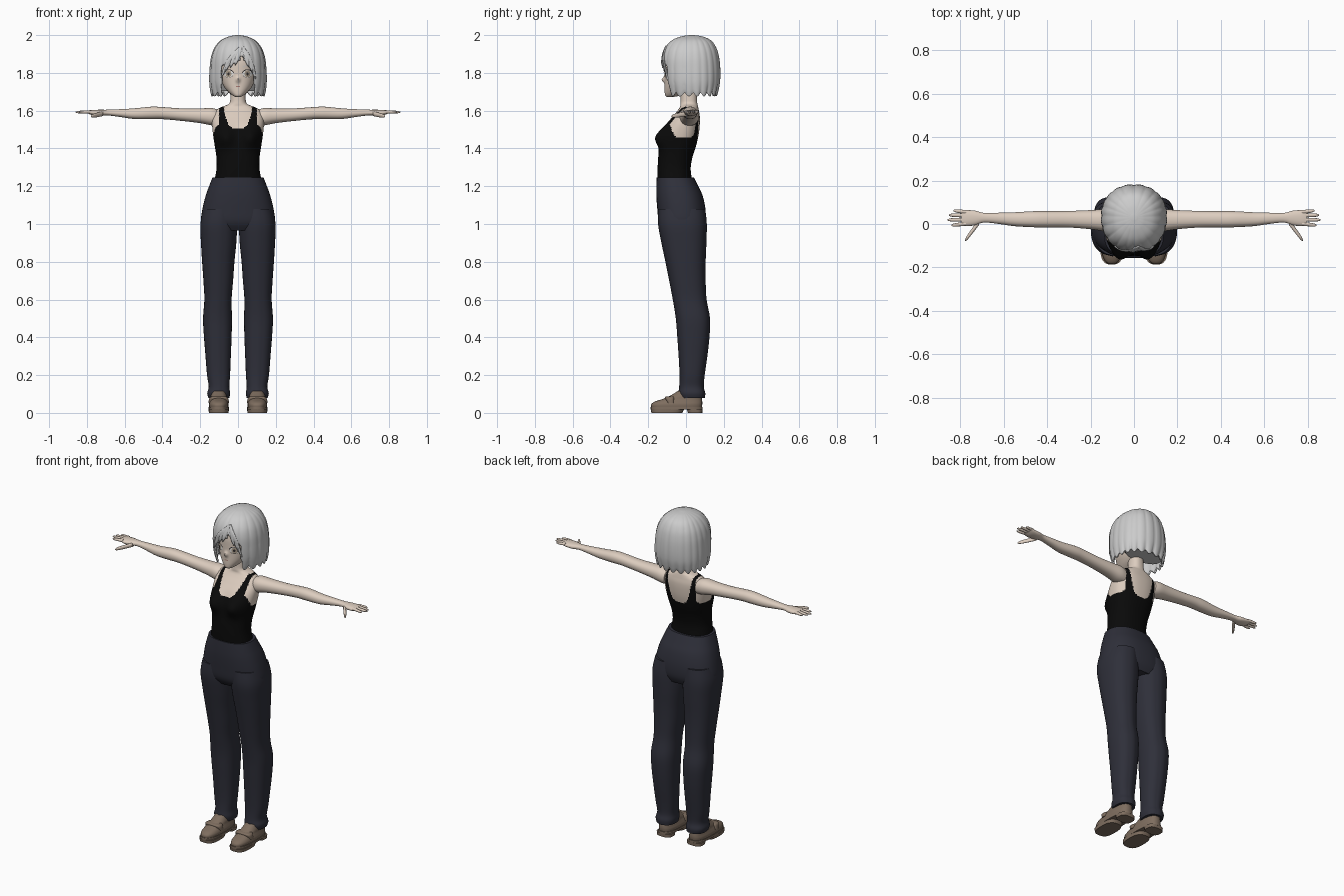
import bpy, bmesh, math
from mathutils import Vector
from mathutils.bvhtree import BVHTree

cube = bpy.data.objects.get("Cube")
if cube:
    bpy.data.objects.remove(cube, do_unlink=True)


def material(name, r, g, b):
    m = bpy.data.materials.new(name)
    m.use_nodes = True
    m.diffuse_color = (r, g, b, 1)
    bsdf = next(n for n in m.node_tree.nodes if n.type == 'BSDF_PRINCIPLED')
    bsdf.inputs["Base Color"].default_value = (r, g, b, 1)
    bsdf.inputs["Roughness"].default_value = 0.8
    return m


skin = material("skin", .72, .61, .52)
hair_grey = material("hair grey", .6, .6, .6)
black = material("top black", .003, .003, .003)
navy = material("trouser navy", .028, .029, .042)
brown = material("shoe brown", .21, .155, .115)
white = material("eye white", .8, .78, .75)
iris_tan = material("iris tan", .42, .35, .27)
dark = material("lash dark", .03, .025, .025)
pink = material("lip pink", .4, .2, .17)


def finish(name, verts, faces, mat, mirror=False, angle=50):
    me = bpy.data.meshes.new(name)
    me.from_pydata(verts, [], faces)
    me.materials.append(mat)
    bm = bmesh.new()
    bm.from_mesh(me)
    bmesh.ops.recalc_face_normals(bm, faces=bm.faces)
    bm.to_mesh(me)
    bm.free()
    ob = bpy.data.objects.new(name, me)
    bpy.context.collection.objects.link(ob)
    bpy.ops.object.select_all(action='DESELECT')
    ob.select_set(True)
    bpy.context.view_layer.objects.active = ob
    bpy.ops.object.shade_smooth_by_angle(angle=math.radians(angle))
    if mirror:
        ob.modifiers.new("mirror", 'MIRROR')
    return ob


def smooth_rings(rings, steps):
    # Catmull-Rom interpolation between the key cross-sections
    out = []
    for i in range(len(rings) - 1):
        a, b = rings[max(i - 1, 0)], rings[i]
        c, d = rings[i + 1], rings[min(i + 2, len(rings) - 1)]
        for k in range(steps):
            t = k / steps
            out.append([q + .5 * t * (r - p + t * (2*p - 5*q + 4*r - s + t * (3*(q - r) + s - p)))
                        for p, q, r, s in zip(a, b, c, d)])
    return out + [rings[-1]]


def loft(name, rings, mat, axis='z', n=32, power=2.2, steps=4, mirror=False,
         bumps=(), crease=0, caps=(True, True)):
    # ring = (position on axis, u min, u max, v min, v max)
    verts, faces = [], []
    rings = smooth_rings(rings, steps)
    for t, u0, u1, v0, v1 in rings:
        for k in range(n):
            ang = 2 * math.pi * k / n
            c, s = math.cos(ang), math.sin(ang)
            u = (u0 + u1) / 2 + (u1 - u0) / 2 * math.copysign(abs(c) ** (2 / power), c)
            v = (v0 + v1) / 2 + (v1 - v0) / 2 * math.copysign(abs(s) ** (2 / power), s)
            if abs(s) > .999:
                v += math.copysign(crease, s)
            if s < 0:
                for bu, bt, su, st, amp in bumps:
                    v -= amp * math.exp(-((u - bu) / su) ** 2 - ((t - bt) / st) ** 2)
            verts.append((u, v, t) if axis == 'z' else (t, u, v))
    for i in range(len(rings) - 1):
        for k in range(n):
            j = (k + 1) % n
            faces.append((i*n + k, i*n + j, i*n + n + j, i*n + n + k))
    if caps[0]:
        faces.append(tuple(range(n)))
    if caps[1]:
        faces.append(tuple(range(len(verts) - n, len(verts))))
    return finish(name, verts, faces, mat, mirror)


def centred(rings):
    return [(z, -w, w, f, b) for z, w, f, b in rings]


# Torso with neck, the tank top painted on by neckline and armhole curves
torso = loft("torso", centred([
    (1.2, .125, -.15, .035), (1.24, .122, -.15, .03), (1.3, .113, -.15, .025),
    (1.36, .115, -.146, .036), (1.42, .124, -.135, .055), (1.48, .133, -.12, .068),
    (1.53, .137, -.1, .073), (1.57, .134, -.07, .073), (1.6, .12, -.045, .068),
    (1.62, .085, -.032, .064), (1.637, .048, -.03, .06), (1.67, .04, -.028, .058),
    (1.75, .038, -.03, .055)]), skin, n=128, power=2.3, steps=8,
    bumps=[(s * .07, 1.46, .05, .055, .046) for s in (-1, 1)])
torso.data.materials.append(black)
for p in torso.data.polygons:
    x, y, z = p.center
    neck_low = 1.505 if y < 0 else 1.45
    bare_neck = z > neck_low + .1 * (abs(x) / .074) ** 4
    bare_side = abs(x) > .1 and z > 1.455 + .12 * ((y + .01) / .085) ** 4
    p.material_index = 0 if bare_neck or bare_side or z > 1.625 else 1

# Arms and hands
loft("arms", [(x, y - a, y + a, z - b, z + b) for x, y, z, a, b in [
    (.105, .018, 1.562, .045, .042), (.14, .018, 1.568, .05, .046),
    (.2, .02, 1.573, .044, .039), (.3, .022, 1.579, .038, .033),
    (.4, .022, 1.587, .037, .032), (.46, .022, 1.588, .037, .033),
    (.55, .022, 1.584, .032, .028), (.62, .026, 1.587, .026, .021),
    (.69, .029, 1.59, .022, .015), (.73, .028, 1.589, .033, .016),
    (.77, .027, 1.59, .037, .014), (.795, .029, 1.593, .034, .008)]],
    skin, axis='x', mirror=True)


def finger(name, base, tip, r):
    rings = []
    for t, k in ((0, 1), (.5, .95), (.85, .75), (1, .25)):
        x, y, z = Vector(base).lerp(Vector(tip), t)
        rings.append((x, y - r * k, y + r * k, z - r * k * .9, z + r * k * .9))
    loft(name, rings, skin, axis='x', n=12, power=2, mirror=True)


for name, y, y_tip, x_tip in (("index_fingers", .001, -.006, .842), ("middle_fingers", .02, .019, .86),
                              ("ring_fingers", .039, .041, .853), ("little_fingers", .055, .062, .832)):
    finger(name, (.775, y, 1.594), (x_tip, y_tip, 1.592), .009)
finger("thumbs", (.715, .008, 1.584), (.778, -.075, 1.57), .014)

# Trousers
loft("trouser_hips", centred([
    (1.247, .135, -.155, .042), (1.2, .153, -.157, .065), (1.15, .171, -.157, .088),
    (1.08, .188, -.152, .103), (1.01, .195, -.143, .103), (.965, .165, -.115, .085)]),
    navy, n=48, power=2.4)
loft("trouser_legs", [
    (1.08, .002, .183, -.143, .098), (1, .004, .199, -.144, .106), (.9, .009, .196, -.126, .104),
    (.8, .019, .19, -.105, .1), (.7, .026, .183, -.085, .1), (.6, .034, .178, -.066, .105),
    (.5, .032, .185, -.05, .123), (.4, .034, .18, -.042, .12), (.3, .038, .172, -.035, .109),
    (.2, .042, .164, -.03, .095), (.14, .046, .155, -.032, .09), (.105, .042, .163, -.036, .098),
    (.078, .046, .156, -.03, .096)], navy, n=40, power=2.4, mirror=True, crease=.004)

# Shoes: upper, sole, heel and strap
loft("shoe_uppers", [
    (.025, .052, .152, -.183, .083), (.045, .05, .154, -.184, .086), (.06, .054, .15, -.165, .086),
    (.073, .058, .146, -.125, .084), (.09, .06, .144, -.085, .082), (.115, .068, .136, -.045, .078)],
    brown, power=2.6, mirror=True)
loft("shoe_soles", [(.018, .048, .156, -.187, .088), (.032, .048, .156, -.187, .088)],
     brown, power=2.6, steps=1, mirror=True)
loft("shoe_front_soles", [(0, .05, .154, -.183, -.02), (.02, .048, .156, -.187, -.01)],
     brown, power=2.8, steps=1, mirror=True)
loft("shoe_heels", [(0, .054, .15, .01, .086), (.02, .052, .152, .005, .087)],
     brown, power=3, steps=1, mirror=True)
loft("shoe_straps", [(.052, .047, .157, -.1, -.06), (.078, .052, .152, -.112, -.06),
                     (.086, .064, .14, -.108, -.06)], brown, power=3.5, mirror=True)

# Head with a small nose
head = loft("head", centred([
    (1.672, .012, -.1, -.07), (1.68, .028, -.11, -.03), (1.7, .052, -.113, .02),
    (1.73, .076, -.113, .06), (1.77, .092, -.113, .09), (1.81, .098, -.114, .11),
    (1.86, .1, -.113, .12), (1.91, .09, -.1, .115), (1.95, .06, -.06, .08)]),
    skin, n=96, power=2.2, steps=6, bumps=[(0, 1.764, .01, .014, .016)])
bm = bmesh.new()
bm.from_mesh(head.data)
face_tree = BVHTree.FromBMesh(bm)
bm.free()


def plate(name, cx, cz, rx, rz, mat, lift, inner=0, a0=0, a1=360, mirror=True):
    # thin elliptical patch or arc laid over the face
    verts, faces, n, rows = [], [], 24, 4
    for i in range(rows + 1):
        s = inner + (1 - inner) * i / rows
        for k in range(n + 1):
            a = math.radians(a0 + (a1 - a0) * k / n)
            x, z = cx + rx * s * math.cos(a), cz + rz * s * math.sin(a)
            hit = face_tree.ray_cast(Vector((x, -1, z)), Vector((0, 1, 0)))[0]
            verts.append((x, (hit.y if hit else -.09) - lift, z))
    w = n + 1
    for i in range(rows):
        for k in range(n):
            faces.append((i*w + k, i*w + k + 1, i*w + w + k + 1, i*w + w + k))
    ob = finish(name, verts, faces, mat, mirror)
    for p in ob.data.polygons:
        if p.normal.y > 0:
            p.flip()


# Face details
plate("eye_whites", .05, 1.795, .026, .019, white, .002)
plate("irises", .05, 1.795, .015, .018, iris_tan, .004)
plate("pupils", .05, 1.795, .006, .008, dark, .006)
plate("upper_lashes", .05, 1.795, .03, .024, dark, .006, .82, 15, 165)
plate("lower_lashes", .05, 1.795, .026, .02, dark, .005, .93, 210, 330)
plate("eyebrows", .05, 1.815, .034, .026, hair_grey, .003, .85, 40, 140)
plate("mouth", 0, 1.728, .013, .003, pink, .002, mirror=False)

# Bob hair: ridged cap with ragged hem and an opening for the face
hair = loft("bob_hair", centred([
    (2, .012, .018, .042), (1.992, .05, -.03, .09), (1.97, .094, -.078, .135),
    (1.93, .126, -.112, .162), (1.88, .143, -.127, .176), (1.82, .15, -.127, .182),
    (1.76, .152, -.12, .181), (1.72, .147, -.107, .172), (1.698, .14, -.097, .163)]),
    hair_grey, n=144, steps=8, caps=(True, False))
for v in hair.data.vertices:
    x, y, z = v.co
    ang = math.atan2(x, .03 - y)
    wave = abs(math.sin(10 * ang + .6 * math.sin(3 * ang)))
    k = .975 + .03 * wave ** .5
    drop = max(0, (1.77 - z) / .07) * .022 * wave
    v.co = (x * k, .03 + (y - .03) * k, z - drop)
bm = bmesh.new()
bm.from_mesh(hair.data)
gone = []
for f in bm.faces:
    c = f.calc_center_median()
    hem = 1.835 + .045 * math.exp(-((c.x - .02) / .025) ** 2) + .012 * abs(math.sin(c.x * 70))
    if c.y < 0 and abs(c.x) < .088 and c.z < hem:
        gone.append(f)
bmesh.ops.delete(bm, geom=gone, context='FACES')
bm.to_mesh(hair.data)
bm.free()
shell = hair.modifiers.new("thickness", 'SOLIDIFY')
shell.thickness, shell.offset = .01, -1

# Under-hair fills the space behind the neck
loft("under_hair", centred([(1.705, .115, .02, .14), (1.76, .128, -.02, .155), (1.83, .128, -.03, .155),
                            (1.9, .105, -.03, .135), (1.95, .06, 0, .1)]), hair_grey)

# Swept fringe locks
for i, (tip_x, tip_z) in enumerate([(-.092, 1.77), (-.07, 1.805), (-.042, 1.825), (-.014, 1.84),
                                    (.056, 1.83), (.078, 1.8), (.094, 1.765)]):
    rings = []
    for t, half in ((0, .006), (.35, .014), (.7, .012), (1, .001)):
        z = 1.945 + (tip_z - 1.945) * t
        x = .02 + (tip_x - .02) * t ** .7
        depth = .158 - .02 * max(0, (z - 1.89) / .05)
        y = .03 - depth * (1 - (abs(x) / .15) ** 2.2) ** (1 / 2.2)
        rings.append((z, x - half, x + half, y - .003, y + .008))
    loft(f"fringe_lock_{i + 1}", rings, hair_grey, n=12, power=2)
